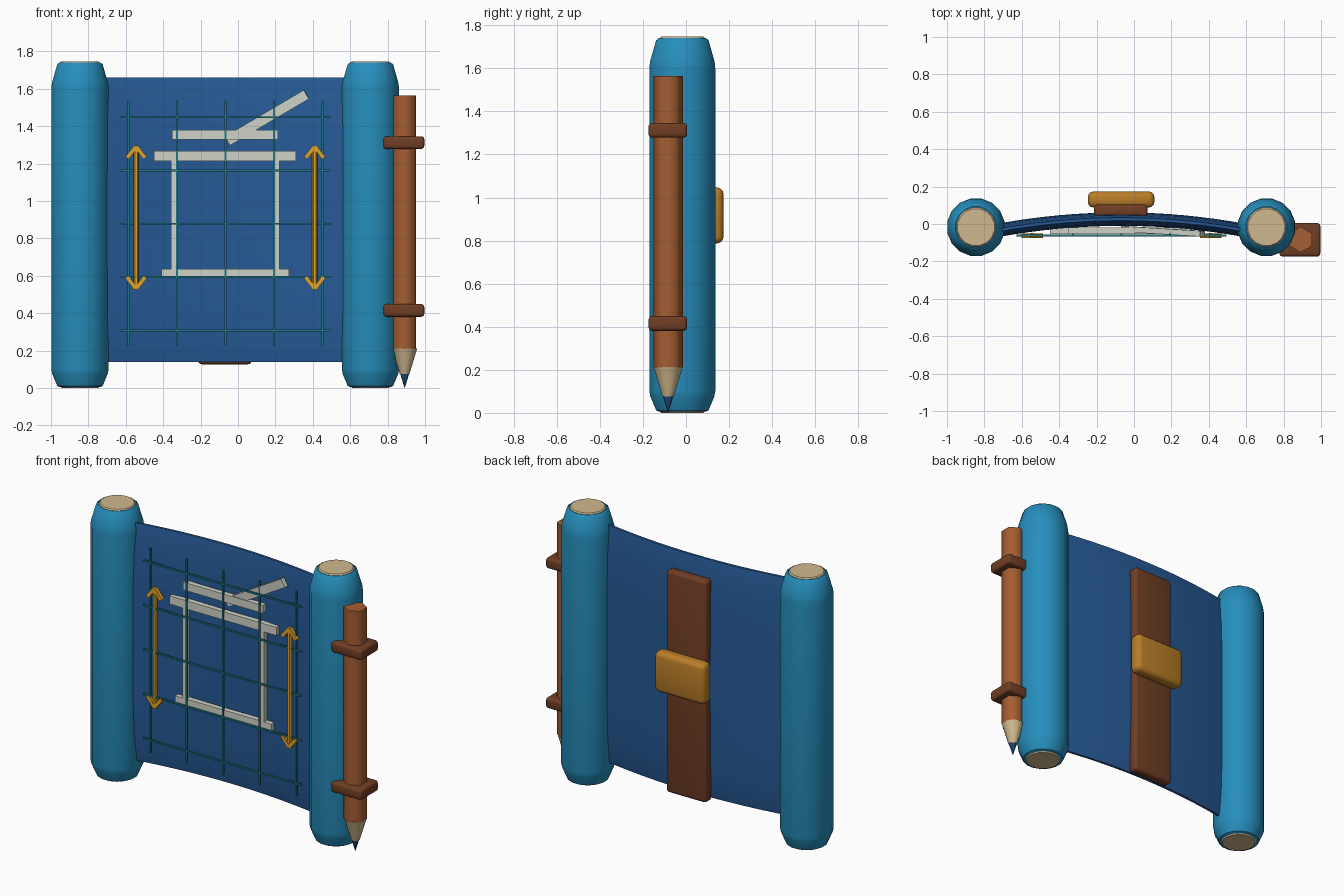
import bpy, bmesh, math
from mathutils import Matrix, Vector

if "Cube" in bpy.data.objects:
    bpy.data.objects.remove(bpy.data.objects["Cube"])


def mat(name, r, g, b):
    lin = lambda c: ((c / 255 + 0.055) / 1.055) ** 2.4
    m = bpy.data.materials.new(name)
    m.diffuse_color = (lin(r), lin(g), lin(b), 1)
    m.use_nodes = True
    m.node_tree.nodes["Principled BSDF"].inputs["Base Color"].default_value = m.diffuse_color
    return m


TEAL = mat("roll_teal", 38, 142, 188)
BLUE = mat("sheet_blue", 38, 90, 150)
BEIGE = mat("paper_beige", 208, 184, 142)
GREY = mat("chalk_grey", 208, 212, 200)
GOLD = mat("arrow_gold", 222, 162, 45)
BRONZE = mat("buckle_bronze", 186, 126, 40)
WOOD = mat("pencil_wood", 164, 94, 50)
LEATHER = mat("dark_leather", 112, 62, 36)
LINE = mat("grid_teal", 30, 122, 135)


def finish(name, bm, material, angle=40):
    bmesh.ops.recalc_face_normals(bm, faces=bm.faces)
    me = bpy.data.meshes.new(name)
    bm.to_mesh(me)
    bm.free()
    me.materials.append(material)
    ob = bpy.data.objects.new(name, me)
    bpy.context.collection.objects.link(ob)
    bpy.ops.object.select_all(action='DESELECT')
    ob.select_set(True)
    bpy.context.view_layer.objects.active = ob
    bpy.ops.object.shade_smooth_by_angle(angle=math.radians(angle))
    return ob


def skin(bm, rings):
    """Join equal closed rings of points into a capped tube."""
    vs = [[bm.verts.new(p) for p in ring] for ring in rings]
    n = len(vs[0])
    for a, b in zip(vs, vs[1:]):
        for i in range(n):
            bm.faces.new((a[i], a[(i + 1) % n], b[(i + 1) % n], b[i]))
    bm.faces.new(vs[0])
    bm.faces.new(vs[-1])


def lathe(name, x, y, profile, sides, material, phase=0.0, angle=40):
    bm = bmesh.new()
    skin(bm, [[(x + r * math.cos(phase + math.tau * i / sides),
                y + r * math.sin(phase + math.tau * i / sides), z)
               for i in range(sides)] for r, z in profile])
    return finish(name, bm, material, angle)


def box(name, lo, hi, material, bevel=0.0, tilt=None):
    lo, hi = Vector(lo), Vector(hi)
    bm = bmesh.new()
    bmesh.ops.create_cube(bm, size=1)
    bmesh.ops.scale(bm, vec=hi - lo, verts=bm.verts)
    if bevel:
        bmesh.ops.bevel(bm, geom=bm.edges[:], offset=bevel, segments=3,
                        profile=0.5, affect='EDGES')
    if tilt:
        bmesh.ops.transform(bm, matrix=tilt, verts=bm.verts)
    bmesh.ops.translate(bm, vec=(lo + hi) / 2, verts=bm.verts)
    return finish(name, bm, material)


# Two rolled ends with paper discs
ROLL_Y = -0.017
for side, x in (("left", -0.845), ("right", 0.708)):
    lathe(side + "_roll", x, ROLL_Y,
          [(0.112, 0.006), (0.124, 0.012), (0.151, 0.075), (0.156, 0.1),
           (0.156, 1.6), (0.153, 1.63), (0.124, 1.73), (0.112, 1.74)],
          16, TEAL, math.pi / 16)
    for end, z0, z1 in (("top", 1.73, 1.747), ("bottom", 0.016, 0.0)):
        lathe(f"{side}_{end}_paper_disc", x, ROLL_Y,
              [(0.108, z0), (0.108, (z0 + z1) / 2), (0.1, z1)], 16, BEIGE, math.pi / 16)

# Bowed sheet, thinning towards its top and bottom edges
ZC, ZH, XC = 0.899, 0.761, -0.068
steps = [-1, -0.97, -0.9, -0.75, -0.5, 0, 0.5, 0.75, 0.9, 0.97, 1]
half = lambda u: 0.008 + 0.028 * (1 - abs(u) ** 5)
bm = bmesh.new()
rings = []
for i in range(17):
    s = -1 + i / 8
    y = 0.026 - 0.06 * s * s
    rings.append([(XC + 0.66 * s, y - half(u), ZC + ZH * u) for u in steps] +
                 [(XC + 0.66 * s, y + half(u), ZC + ZH * u) for u in reversed(steps)])
skin(bm, rings)
finish("sheet", bm, BLUE, 60)

# Drafting grid
for i in range(5):
    x, z = -0.585 + 0.259 * i, 0.308 + 0.285 * i
    box(f"grid_upright_{i + 1}", (x - 0.005, -0.06, 0.225), (x + 0.005, -0.05, 1.535), LINE)
    box(f"grid_crossline_{i + 1}", (-0.627, -0.066, z - 0.005), (0.495, -0.056, z + 0.005), LINE)

# Drawn structure: x range, z range
for name, x0, x1, z0, z1 in (("top_ledge", -0.352, 0.213, 1.33, 1.38),
                             ("lintel", -0.449, 0.31, 1.213, 1.266),
                             ("left_post", -0.358, -0.33, 0.62, 1.22),
                             ("right_post", 0.187, 0.222, 0.62, 1.22),
                             ("base", -0.41, 0.274, 0.588, 0.636)):
    box("drawing_" + name, (x0, -0.053, z0), (x1, -0.02, z1), GREY)
box("drawing_diagonal", (-0.09, -0.054, 1.418), (0.4, -0.024, 1.473), GREY,
    tilt=Matrix.Rotation(math.radians(-30.5), 4, 'Y') @ Matrix.Rotation(math.radians(-3), 4, 'Z'))

# Double-ended dimension arrows
for side, x in (("left", -0.545), ("right", 0.41)):
    lathe(side + "_arrow_shaft", x, -0.06, [(0.014, 0.54), (0.014, 1.29)], 6, GOLD)
    for end, z, d in (("top", 1.297, -1), ("bottom", 0.525, 1)):
        for h in (-1, 1):
            cx, cz = x + h * 0.024, z + d * 0.036
            box(f"{side}_arrow_{end}_barb_{'a' if h < 0 else 'b'}",
                (cx - 0.011, -0.074, cz - 0.04), (cx + 0.011, -0.05, cz + 0.04), GOLD,
                tilt=Matrix.Rotation(h * d * math.radians(38), 4, 'Y'))

# Pencil held by two loops on the right roll
PX, PY = 0.891, -0.083
hexa = dict(sides=6, phase=math.pi / 6)
lathe("pencil_body", PX, PY, [(0.069, 0.21), (0.069, 1.565)], material=WOOD, angle=65, **hexa)
lathe("pencil_cone", PX, PY, [(0.026, 0.075), (0.067, 0.212)], 12, BEIGE)
lathe("pencil_tip", PX, PY, [(0.002, 0.003), (0.025, 0.08)], 8, BLUE)
for name, z in (("lower", 0.415), ("upper", 1.312)):
    box(name + "_pencil_loop", (0.778, -0.174, z - 0.034), (0.996, 0.005, z + 0.034),
        LEATHER, 0.016)

# Back strap and buckle
box("back_strap", (-0.213, 0.036, 0.127), (0.073, 0.104, 1.55), LEATHER, 0.02)
box("buckle", (-0.247, 0.088, 0.787), (0.109, 0.174, 1.047), BRONZE, 0.03)
